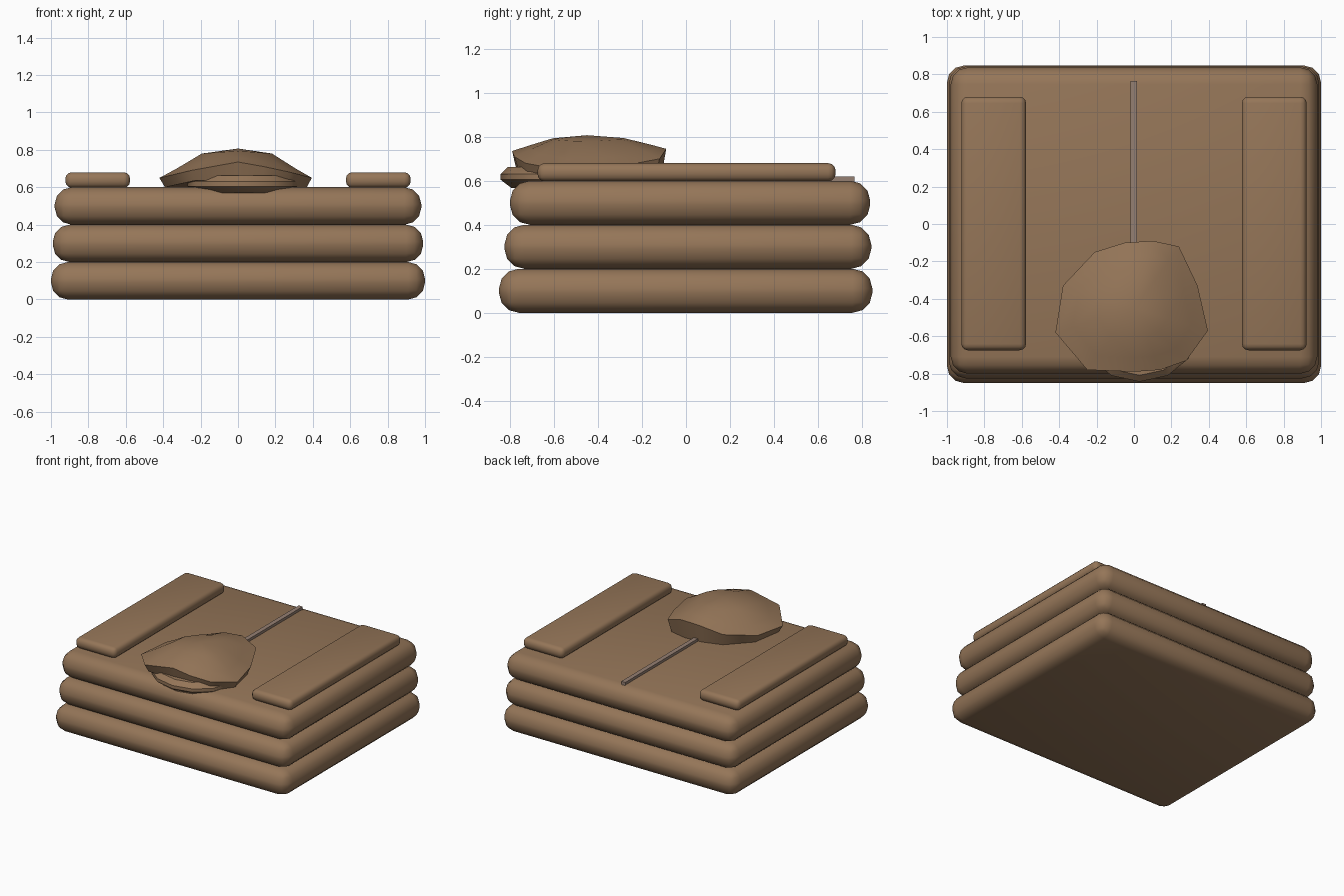
import bpy, bmesh, math

if "Cube" in bpy.data.objects:
    bpy.data.objects.remove(bpy.data.objects["Cube"])


def material(name, rgb):
    m = bpy.data.materials.new(name)
    m.diffuse_color = (*rgb, 1)
    m.use_nodes = True
    m.node_tree.nodes["Principled BSDF"].inputs["Base Color"].default_value = m.diffuse_color
    return m


leather = material("brown_leather", (0.30, 0.18, 0.098))
metal = material("dull_zip", (0.30, 0.215, 0.17))


def finish(name, bm, mat, angle=40):
    bmesh.ops.recalc_face_normals(bm, faces=bm.faces)
    me = bpy.data.meshes.new(name)
    bm.to_mesh(me)
    bm.free()
    me.materials.append(mat)
    ob = bpy.data.objects.new(name, me)
    bpy.context.collection.objects.link(ob)
    bpy.ops.object.select_all(action='DESELECT')
    ob.select_set(True)
    bpy.context.view_layer.objects.active = ob
    bpy.ops.object.shade_smooth_by_angle(angle=math.radians(angle))
    return ob


def box(name, lo, hi, mat, bevel=0, segments=3):
    bm = bmesh.new()
    bmesh.ops.create_cube(bm, size=1)
    for v in bm.verts:
        for i in range(3):
            v.co[i] = lo[i] if v.co[i] < 0 else hi[i]
    if bevel:
        bmesh.ops.bevel(bm, geom=bm.edges[:], offset=bevel, segments=segments,
                        profile=0.5, affect='EDGES')
    return finish(name, bm, mat, 50)


# Folded body: three soft layers, each slightly smaller than the one below
for i in range(3):
    box(f"folded_layer_{i + 1}",
        (-1 + 0.01 * i, -0.85 + 0.025 * i, 0.2 * i),
        (1 - 0.01 * i, 0.847 - 0.005 * i, 0.2 * i + 0.2), leather, 0.09)

# Folded sleeves along both sides
for side, name in ((-1, "left_sleeve"), (1, "right_sleeve")):
    xs = sorted((side * 0.577, side * 0.923))
    box(name, (xs[0], -0.675, 0.597), (xs[1], 0.68, 0.68), leather, 0.034)

# Zip down the middle
box("zip", (-0.018, -0.75, 0.595), (0.016, 0.765, 0.62), metal)

# Crumpled hood: rings around an uneven outline, closed at top and bottom
outline = [(-0.42, -0.58, 0.65), (-0.38, -0.33, 0.66), (-0.21, -0.15, 0.69),
           (-0.05, -0.10, 0.735), (0.10, -0.09, 0.745), (0.24, -0.12, 0.70),
           (0.34, -0.33, 0.66), (0.395, -0.57, 0.65), (0.28, -0.73, 0.68),
           (0.14, -0.78, 0.71), (0.0, -0.79, 0.735), (-0.25, -0.78, 0.69)]
cx, cy = 0.0, -0.45


def scaled(k, z_rule):
    return [(cx + (x - cx) * k, cy + (y - cy) * k, z_rule(x, y, z))
            for x, y, z in outline]


rings = [scaled(0.93, lambda x, y, z: 0.60 if y > -0.75 else 0.635),
         outline,
         scaled(0.78, lambda x, y, z: 0.70 + 0.70 * (z - 0.65)),
         scaled(0.46, lambda x, y, z: 0.78 + 0.15 * (z - 0.65))]
bm = bmesh.new()
loops = [[bm.verts.new(p) for p in r] for r in rings]
n = len(outline)
for a, b in zip(loops, loops[1:]):
    for i in range(n):
        j = (i + 1) % n
        bm.faces.new((a[i], a[j], b[j], b[i]))
apex = bm.verts.new((cx, cy, 0.807))
for i in range(n):
    bm.faces.new((loops[-1][i], loops[-1][(i + 1) % n], apex))
bm.faces.new(loops[0])
finish("hood", bm, leather, 50)

# Collar lip showing below the front of the hood
bm = bmesh.new()
lip = []
for k, z in ((0.80, 0.568), (1.0, 0.605), (1.0, 0.63), (0.86, 0.663)):
    lip.append([bm.verts.new((0.03 + 0.30 * k * math.cos(t),
                              -0.60 + 0.243 * k * math.sin(t), z))
                for t in (math.tau * i / 12 for i in range(12))])
for a, b in zip(lip, lip[1:]):
    for i in range(12):
        j = (i + 1) % 12
        bm.faces.new((a[i], a[j], b[j], b[i]))
bm.faces.new(lip[0])
bm.faces.new(lip[-1])
finish("collar_lip", bm, leather, 40)
